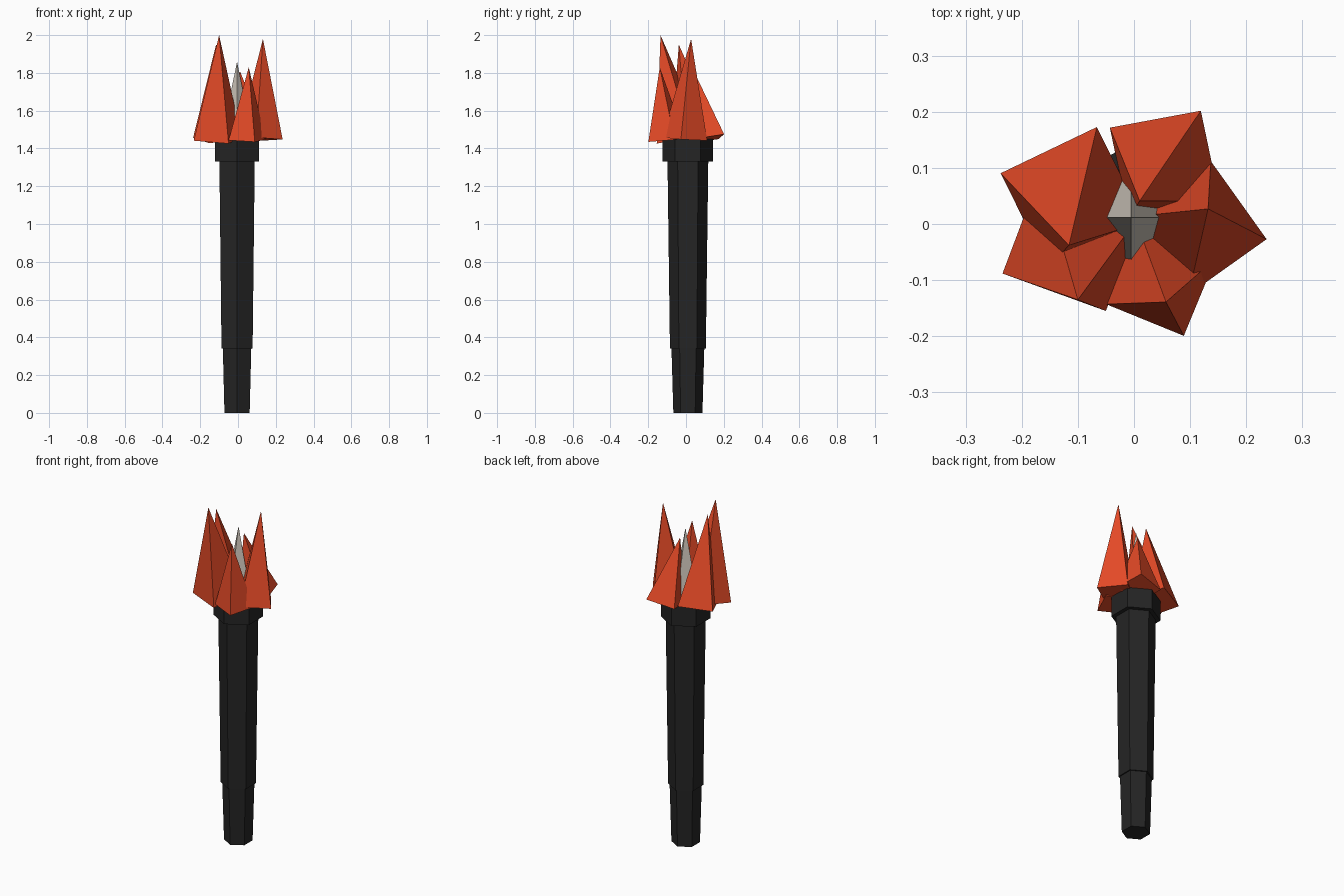
import bpy, bmesh, math
from mathutils import Vector

if "Cube" in bpy.data.objects:
    bpy.data.objects.remove(bpy.data.objects["Cube"])


def material(name, rgb):
    m = bpy.data.materials.new(name)
    m.diffuse_color = (*rgb, 1)
    m.use_nodes = True
    m.node_tree.nodes["Principled BSDF"].inputs["Base Color"].default_value = m.diffuse_color
    return m


BLACK = material("charcoal", (0.018, 0.018, 0.018))
RED = material("flame red", (0.78, 0.068, 0.02))
PALE = material("pale ash", (0.61, 0.56, 0.49))


def finish(name, bm, mat):
    bmesh.ops.recalc_face_normals(bm, faces=bm.faces)
    me = bpy.data.meshes.new(name)
    bm.to_mesh(me)
    bm.free()
    me.materials.append(mat)
    ob = bpy.data.objects.new(name, me)
    bpy.context.collection.objects.link(ob)


def hex_section(name, z0, z1, r0, r1):
    """Tapered hexagonal prism with corners on +y and -y."""
    bm = bmesh.new()
    rings = []
    for z, r in ((z0, r0), (z1, r1)):
        rings.append([bm.verts.new((-0.005 + r * math.cos(a), 0.01 + r * math.sin(a), z))
                      for a in (math.radians(30 + 60 * i) for i in range(6))])
    lo, hi = rings
    for i in range(6):
        j = (i + 1) % 6
        bm.faces.new((lo[i], lo[j], hi[j], hi[i]))
    bm.faces.new(lo[::-1])
    bm.faces.new(hi)
    finish(name, bm, BLACK)


def spike(name, base, apex, radius, angle, mat):
    """Four-sided pyramid whose base is square to its leaning axis."""
    base, apex = Vector(base), Vector(apex)
    tilt = Vector((0, 0, 1)).rotation_difference(apex - base)
    bm = bmesh.new()
    tip = bm.verts.new(apex)
    ring = []
    for i in range(4):
        a = math.radians(angle + 90 * i)
        ring.append(bm.verts.new(base + tilt @ Vector((radius * math.cos(a), radius * math.sin(a), 0))))
    for i in range(4):
        bm.faces.new((ring[i], ring[(i + 1) % 4], tip))
    bm.faces.new(ring[::-1])
    finish(name, bm, mat)


# Handle: grip, shaft and collar
hex_section("grip", 0.0, 0.345, 0.077, 0.087)
hex_section("shaft", 0.34, 1.335, 0.095, 0.108)
hex_section("collar", 1.33, 1.45, 0.134, 0.134)

# Ring of leaning flames: base, tip, corner radius, corner angle
flames = {
    "flame_back_left": ((-0.11, 0.047, 1.45), (-0.116, -0.038, 1.95), 0.135, 161),
    "flame_front_left": ((-0.108, -0.031, 1.45), (-0.1, -0.135, 2.0), 0.139, 204.7),
    "flame_front": ((0.048, -0.102, 1.445), (0.057, -0.139, 1.83), 0.106, -67.3),
    "flame_right": ((0.117, -0.007, 1.45), (0.132, 0.027, 1.98), 0.121, -9.5),
    "flame_back": ((0.055, 0.106, 1.45), (0.01, 0.041, 1.81), 0.118, 56.2),
}
for name, (base, apex, r, a) in flames.items():
    spike(name, base, apex, r, a, RED)

# Pale core in the middle of the fire
spike("fire_core", (-0.005, 0.012, 1.43), (-0.005, 0.012, 1.86), 0.088, 0, PALE)
